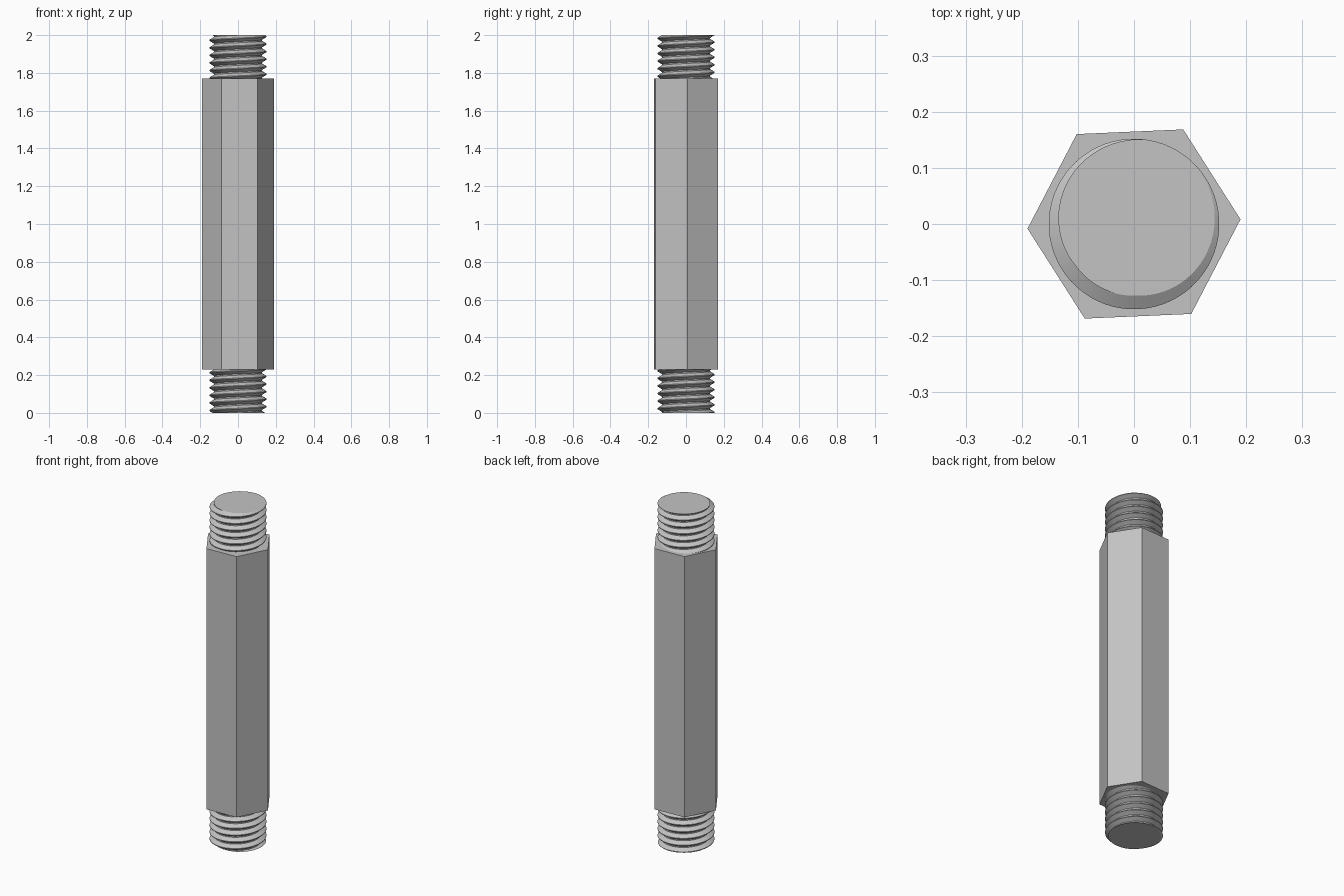
import bpy, bmesh
from math import pi, sin, cos, radians

cube = bpy.data.objects.get("Cube")
if cube:
    bpy.data.objects.remove(cube, do_unlink=True)

steel = bpy.data.materials.new("grey steel")
steel.use_nodes = True
GREY = (0.55, 0.55, 0.55, 1)
steel.diffuse_color = GREY
steel.node_tree.nodes["Principled BSDF"].inputs["Base Color"].default_value = GREY

LENGTH, SHOULDER = 2.0, 0.23      # overall length, length of each threaded end
CREST, ROOT, PITCH = 0.152, 0.128, 0.04
SEGMENTS = 64
PHASE = radians(65)               # angle of the crest at the end faces


def finish(bm, name):
    bmesh.ops.recalc_face_normals(bm, faces=bm.faces)
    mesh = bpy.data.meshes.new(name)
    bm.to_mesh(mesh)
    bm.free()
    mesh.materials.append(steel)
    obj = bpy.data.objects.new(name, mesh)
    bpy.context.collection.objects.link(obj)
    return obj


def hex_body():
    bm = bmesh.new()
    bmesh.ops.create_cone(bm, cap_ends=True, segments=6, radius1=0.19, radius2=0.19,
                          depth=LENGTH - 2 * SHOULDER)
    turn = radians(2.5)
    # put one corner just past the +x axis
    corner = bm.verts[:][0].co
    start = math_angle(corner)
    for v in bm.verts:
        a = math_angle(v.co) - start + turn
        v.co = (0.19 * cos(a), 0.19 * sin(a), v.co.z + LENGTH / 2)
    return finish(bm, "hex_body")


def math_angle(co):
    return co.to_2d().angle_signed((1, 0))


def threaded_end(name, low, high):
    """Helical ribbon with a trapezoid profile, trimmed flat at both ends."""
    bm = bmesh.new()
    profile = [(CREST, -0.05), (CREST, 0.05), (ROOT, 0.42), (ROOT, 0.58)]
    turns = int((high - low) / PITCH) + 5
    base = low - 2 * PITCH
    base = round(base / PITCH) * PITCH
    rows = []
    for i in range(turns * SEGMENTS + 1):
        a = 2 * pi * i / SEGMENTS
        rows.append([bm.verts.new((r * cos(a + PHASE), r * sin(a + PHASE),
                                   base + PITCH * (i / SEGMENTS + h)))
                     for r, h in profile])
    for i in range(len(rows) - 1):
        here, there = rows[i][:], rows[i + 1][:]
        if i + SEGMENTS + 1 < len(rows):       # join to the next turn up
            here.append(rows[i + SEGMENTS][0])
            there.append(rows[i + SEGMENTS + 1][0])
        for j in range(len(here) - 1):
            bm.faces.new((here[j], there[j], there[j + 1], here[j + 1]))
    for z, side in ((low, -1), (high, 1)):
        cut = bmesh.ops.bisect_plane(bm, geom=bm.verts[:] + bm.edges[:] + bm.faces[:],
                                     dist=1e-6, plane_co=(0, 0, z), plane_no=(0, 0, side),
                                     clear_outer=True)
        rim = [e for e in cut["geom_cut"] if isinstance(e, bmesh.types.BMEdge)]
        bmesh.ops.contextual_create(bm, geom=rim)
    obj = finish(bm, name)
    bpy.ops.object.select_all(action="DESELECT")
    obj.select_set(True)
    bpy.context.view_layer.objects.active = obj
    bpy.ops.object.shade_smooth_by_angle(angle=radians(25))
    return obj


hex_body()
threaded_end("bottom_thread", 0, SHOULDER + 0.005)
threaded_end("top_thread", LENGTH - SHOULDER - 0.005, LENGTH)
